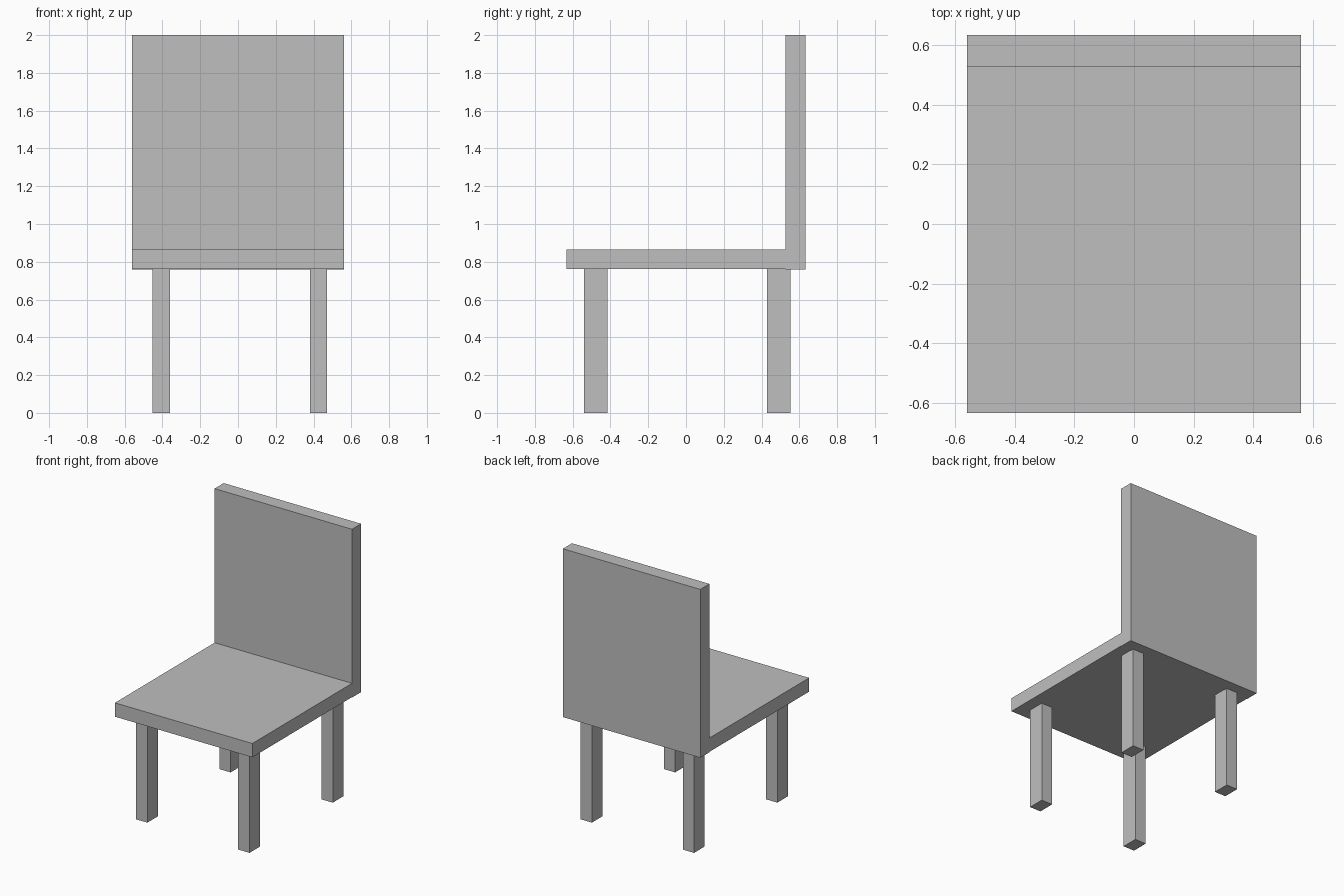
import bpy
from mathutils import Vector

cube = bpy.data.objects.get("Cube")
if cube:
    bpy.data.objects.remove(cube, do_unlink=True)

# Single flat material
GREY = (0.52, 0.52, 0.52, 1.0)
grey = bpy.data.materials.new("light_grey")
grey.use_nodes = True
grey.diffuse_color = GREY
grey.node_tree.nodes["Principled BSDF"].inputs["Base Color"].default_value = GREY


def box(name, low, high):
    """Add an axis-aligned box between two opposite corners."""
    low, high = Vector(low), Vector(high)
    bpy.ops.mesh.primitive_cube_add(size=1, location=(low + high) / 2)
    obj = bpy.context.object
    obj.name = name
    obj.scale = high - low
    bpy.ops.object.transform_apply(location=False, rotation=False, scale=True)
    obj.data.materials.append(grey)
    return obj


HALF_WIDTH = 0.56
HALF_DEPTH = 0.633
BACK_FRONT = 0.527
SEAT_BOTTOM = 0.763

# Seat slab and upright backrest
box("seat", (-HALF_WIDTH, -HALF_DEPTH, SEAT_BOTTOM), (HALF_WIDTH, BACK_FRONT, 0.865))
box("backrest", (-HALF_WIDTH, BACK_FRONT, 0.76), (HALF_WIDTH, HALF_DEPTH, 2.0))

# Four rectangular legs
LEG_WIDTH, LEG_DEPTH = 0.092, 0.124
for side, x in (("right", -0.453), ("left", 0.38)):
    for end, y in (("front", -0.54), ("back", 0.429)):
        box(f"{end}_{side}_leg", (x, y, 0), (x + LEG_WIDTH, y + LEG_DEPTH, SEAT_BOTTOM))
